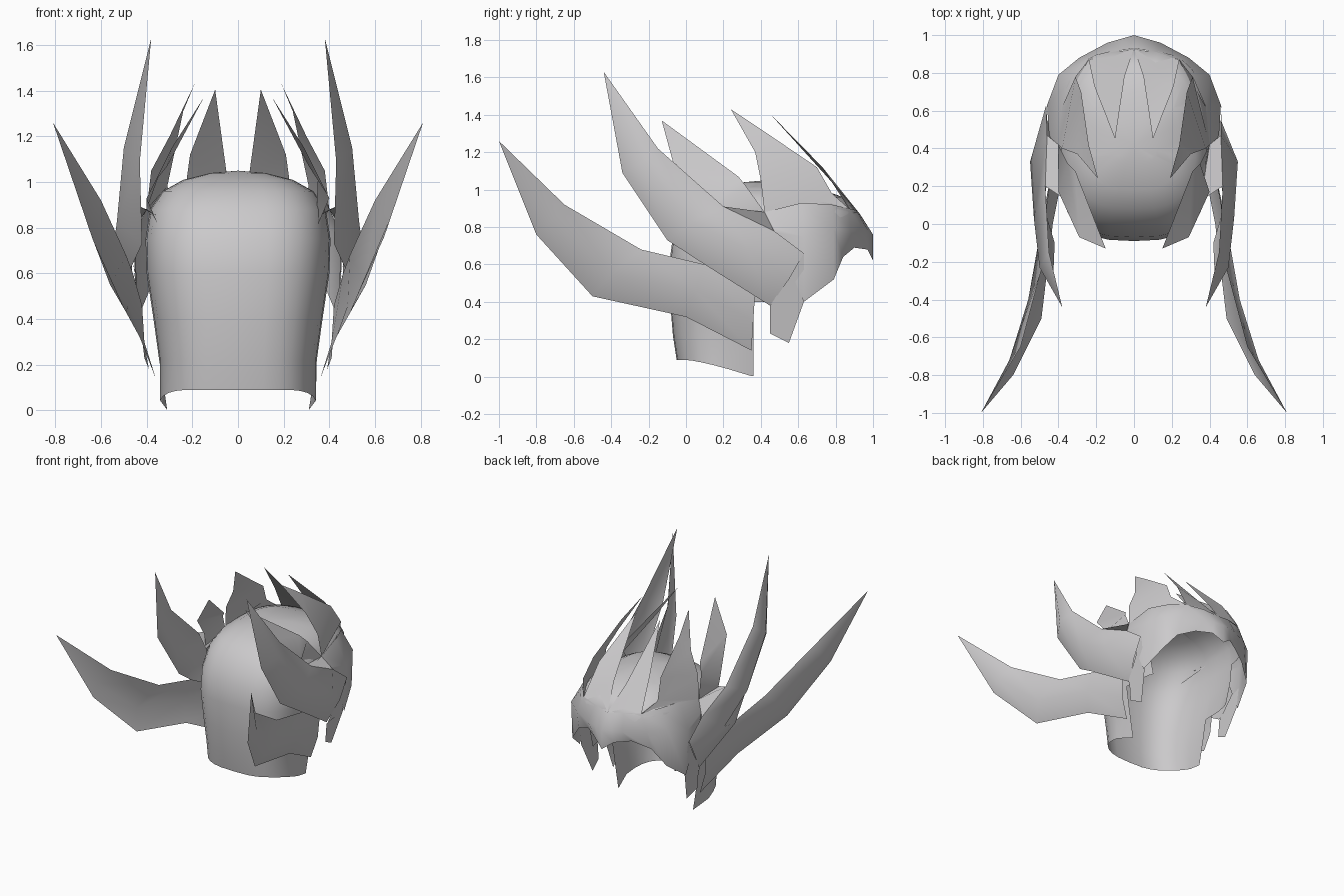
import bpy, bmesh, math

if "Cube" in bpy.data.objects:
    bpy.data.objects.remove(bpy.data.objects["Cube"])

grey = bpy.data.materials.new("plain grey")
grey.diffuse_color = (0.6, 0.59, 0.6, 1)
grey.use_nodes = True
grey.node_tree.nodes["Principled BSDF"].inputs["Base Color"].default_value = grey.diffuse_color


def finish(name, bm, angle=35):
    bmesh.ops.remove_doubles(bm, verts=bm.verts[:], dist=0.0005)
    bmesh.ops.recalc_face_normals(bm, faces=bm.faces[:])
    me = bpy.data.meshes.new(name)
    bm.to_mesh(me)
    bm.free()
    ob = bpy.data.objects.new(name, me)
    bpy.context.collection.objects.link(ob)
    me.materials.append(grey)
    bpy.ops.object.select_all(action='DESELECT')
    ob.select_set(True)
    bpy.context.view_layer.objects.active = ob
    bpy.ops.object.shade_smooth_by_angle(angle=math.radians(angle))
    return ob


def sheet(name, rows, angle=80):
    """Skin rows of points into a thin sheet, mirrored to both sides."""
    bm = bmesh.new()
    for side in (1, -1):
        grid = [[bm.verts.new((side * x, y, z)) for x, y, z in r] for r in rows]
        for a, b in zip(grid, grid[1:]):
            for i in range(len(b) - 1):
                if len(a) == 1:
                    f = [a[0], b[i], b[i + 1]]
                else:
                    f = [a[i], b[i], b[i + 1], a[i + 1]]
                bm.faces.new(f if side > 0 else f[::-1])
    return finish(name, bm, angle)


# Head: stacked rounded rings (z, half width, front y, back y), open below and behind
levels = [(.08, .345, -.05, .75), (.22, .345, -.07, .75), (.4, .37, -.085, .8),
          (.6, .4, -.09, .85), (.75, .405, -.07, .92), (.88, .385, 0, .92),
          (.96, .33, .08, .84), (1.01, .24, .18, .7), (1.04, .12, .31, .55)]
N = 32
bm = bmesh.new()
rings = []
for k, (z, w, yf, yb) in enumerate(levels):
    ring = []
    for i in range(N):
        a = 2 * math.pi * i / N
        c, s = math.cos(a), math.sin(a)
        x = w * math.copysign(abs(c) ** .68, c)
        y = (yf + yb) / 2 + (yb - yf) / 2 * math.copysign(abs(s) ** .68, s)
        zz = z
        if k == 0:   # bottom rim dips towards the back
            zz = .09 - .09 * min(1, max(0, y) / .36) ** 1.3
        ring.append(bm.verts.new((x, y, zz)))
    rings.append(ring)
for a, b in zip(rings, rings[1:]):
    for i in range(N):
        j = (i + 1) % N
        bm.faces.new((a[i], a[j], b[j], b[i]))
top = bm.verts.new((0, .42, 1.05))
for i in range(N):
    bm.faces.new((rings[-1][i], rings[-1][(i + 1) % N], top))
for y in (.36, .62):
    bmesh.ops.bisect_plane(bm, geom=bm.verts[:] + bm.edges[:] + bm.faces[:],
                           plane_co=(0, y, 0), plane_no=(0, 1, 0))
gone = []
for f in bm.faces:
    c = f.calc_center_median()
    if (c.y > .36 and c.z < .42) or (c.y > .62 and c.z < .7):
        gone.append(f)
bmesh.ops.delete(bm, geom=gone, context='FACES')
# rear lower corners curl inwards
for v in bm.verts:
    if v.co.z < .05 and v.co.y > .3:
        v.co.x *= .9
finish("head", bm, 50)

# Long lower side horns: rows of upper edge, ridge, lower edge
sheet("lower_horns", [
    [(.81, -1, 1.26)],
    [(.6, -.65, .92), (.66, -.72, .83), (.64, -.8, .76)],
    [(.49, -.24, .68), (.56, -.4, .55), (.49, -.5, .43)],
    [(.46, .1, .6), (.48, .05, .46), (.43, 0, .32)],
    [(.42, .37, .46), (.41, .36, .3), (.36, .35, .14)]])

# Upper side horns
sheet("upper_horns", [
    [(.38, -.44, 1.63)],
    [(.45, -.15, 1.22), (.5, -.23, 1.15), (.43, -.34, 1.09)],
    [(.47, .2, .91), (.53, .03, .83), (.42, -.1, .73)],
    [(.46, .47, .78), (.55, .33, .68), (.48, .1, .6)],
    [(.465, .63, .66), (.46, .55, .52), (.42, .45, .38)]])

# Pointed flaps behind the ears
sheet("ear_flaps", [
    [(.43, .45, .38), (.46, .63, .66)],
    [(.42, .45, .37), (.43, .63, .4)],
    [(.41, .45, .23), (.39, .55, .18)]])

# Back cap with a ragged lower edge: top, middle, bottom of each column
sheet("back_cap", [
    [(.4, .42, .88), (.44, .45, .8), (.45, .47, .77)],
    [(.38, .62, .93), (.46, .63, .75), (.44, .63, .4)],
    [(.31, .78, .92), (.4, .79, .79), (.39, .79, .52)],
    [(.24, .87, .9), (.29, .88, .78), (.3, .84, .64)],
    [(.12, .91, .89), (.14, .96, .77), (.18, .9, .69)],
    [(.06, .92, .88), (.07, .98, .77), (.08, .97, .68)],
    [(0, .93, .87), (0, 1, .76), (0, 1, .62)]])

# Panels that join the upper horns to the cap and short spikes
sheet("temple_panels", [
    [(.35, .12, .85), (.47, .2, .91)],
    [(.4, .42, .88), (.46, .47, .78)]])

# Short front spikes
sheet("front_spikes", [
    [(.15, -.13, 1.37)],
    [(.31, .28, 1.07), (.29, -.07, 1.15)],
    [(.35, .32, 1.02), (.4, .17, .93)],
    [(.4, .42, .88), (.34, .12, .79)]])

# Middle crown spikes
sheet("middle_spikes", [
    [(.19, .24, 1.43)],
    [(.24, .42, 1.31), (.3, .37, 1.2)],
    [(.28, .7, 1.12), (.38, .4, 1.05)],
    [(.31, .78, .98), (.4, .42, .88)],
    [(.24, .87, .9), (.38, .62, .93)]])

# Rear crown spikes
sheet("rear_spikes", [
    [(.1, .45, 1.405)],
    [(.05, .78, 1.04), (.21, .73, 1.12)],
    [(0, .93, .87), (.24, .87, .9)]])
